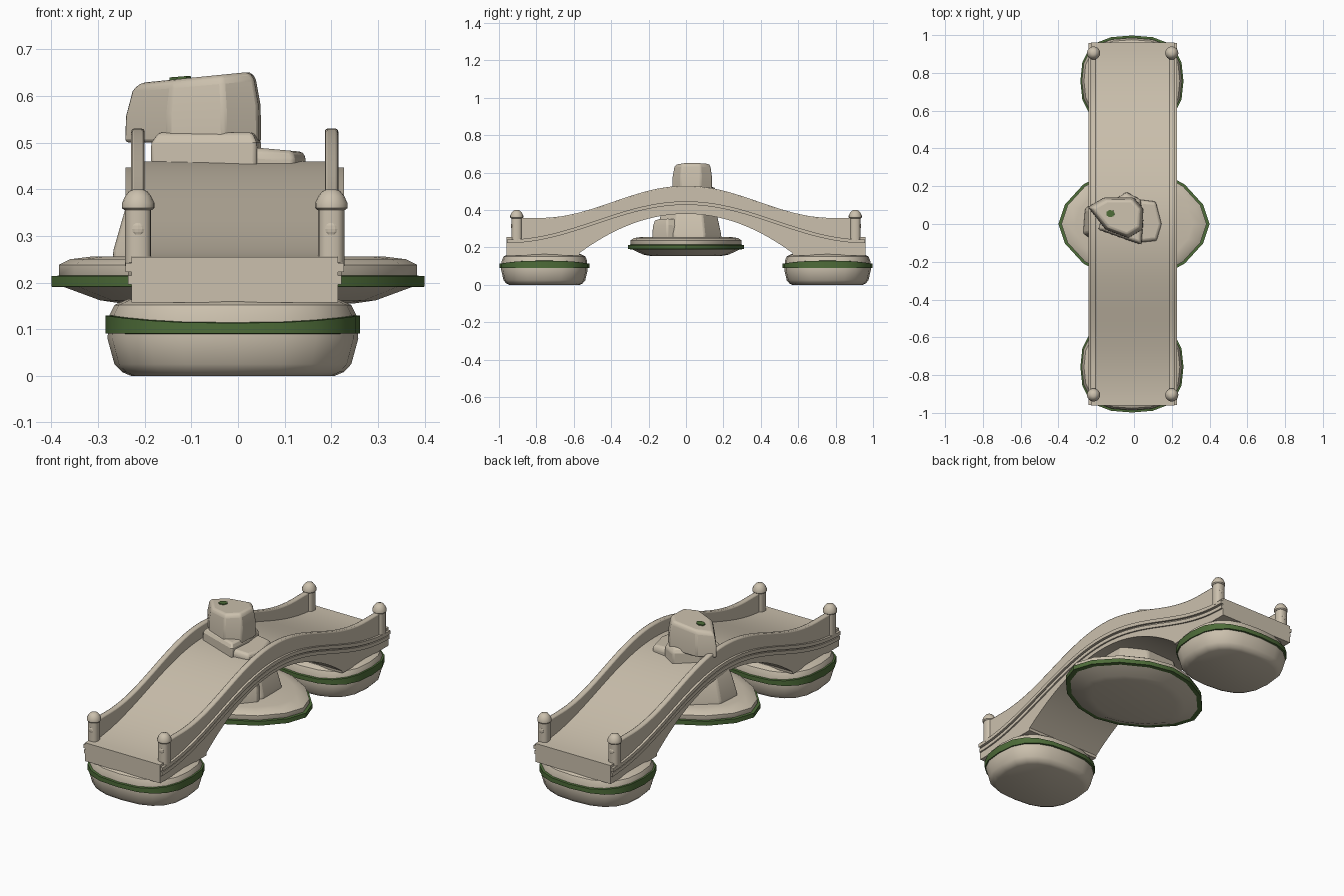
import bpy, math

cube = bpy.data.objects.get("Cube")
if cube:
    bpy.data.objects.remove(cube, do_unlink=True)


def material(name, rgb):
    m = bpy.data.materials.new(name)
    m.use_nodes = True
    m.diffuse_color = (*rgb, 1)
    m.node_tree.nodes["Principled BSDF"].inputs["Base Color"].default_value = (*rgb, 1)
    return m


STONE = material("warm stone", (0.60, 0.53, 0.42))
MOSS = material("moss green", (0.075, 0.15, 0.04))
MID = -0.007  # centre line of the bridge


def loft(name, rings, mat=STONE, bevel=0, angle=35):
    """Skin a list of equal closed rings and cap both ends."""
    n = len(rings[0])
    verts = [p for r in rings for p in r]
    faces = [(i * n + k, i * n + (k + 1) % n, (i + 1) * n + (k + 1) % n, (i + 1) * n + k)
             for i in range(len(rings) - 1) for k in range(n)]
    faces += [tuple(reversed(range(n))), tuple(range(len(verts) - n, len(verts)))]
    mesh = bpy.data.meshes.new(name)
    mesh.from_pydata(verts, [], faces)
    mesh.materials.append(mat)
    ob = bpy.data.objects.new(name, mesh)
    bpy.context.collection.objects.link(ob)
    bpy.ops.object.select_all(action='DESELECT')
    bpy.context.view_layer.objects.active = ob
    ob.select_set(True)
    bpy.ops.object.mode_set(mode='EDIT')
    bpy.ops.mesh.select_all(action='SELECT')
    bpy.ops.mesh.normals_make_consistent(inside=False)
    bpy.ops.object.mode_set(mode='OBJECT')
    bpy.ops.object.shade_smooth_by_angle(angle=math.radians(angle))
    if bevel:
        mod = ob.modifiers.new("Bevel", 'BEVEL')
        mod.width = bevel
        mod.segments = 2
    return ob


def pebble(name, cx, cy, a, b, levels, power=2.0, sides=16, mat=STONE, wave=0):
    """Rounded stone: superellipse rings given as (height, scale)."""
    rings = []
    for j, (z, s) in enumerate(levels):
        ring = []
        for k in range(sides):
            t = 2 * math.pi * k / sides
            c, d = math.cos(t), math.sin(t)
            x = math.copysign(abs(c) ** (2 / power), c)
            y = math.copysign(abs(d) ** (2 / power), d)
            lift = wave * math.cos(2 * t) if j >= len(levels) / 2 else 0
            ring.append((cx + a * s * x, cy + b * s * y, z + lift))
        rings.append(ring)
    return loft(name, rings, mat)


def rock(name, outline, levels, tilt=0, bevel=0.008):
    """Faceted rock: outline scaled about its middle, upper end tilted along x."""
    cx = sum(p[0] for p in outline) / len(outline)
    cy = sum(p[1] for p in outline) / len(outline)
    rings = []
    for j, (z, s) in enumerate(levels):
        lean = tilt if j else 0
        rings.append([(cx + (x - cx) * s, cy + (y - cy) * s, z + lean * (x - cx))
                      for x, y in outline])
    return loft(name, rings, STONE, bevel, 20)


# Bridge curves along y
def deck_z(y):
    return 0.255 + 0.205 * math.cos(math.pi * y / 1.92) ** 2


def rail_z(y):
    return 0.358 + 0.172 * (math.cos(math.pi * y / 1.56) ** 2 if abs(y) < 0.78 else 0)


def arch_z(y):
    return 0.17 + 0.21 * (1 - (y / 0.57) ** 2) if abs(y) < 0.57 else 0.157


def sweep(name, x0, x1, low, high, end, bevel=0, steps=48):
    ys = [-end + 2 * end * i / steps for i in range(steps + 1)]
    ys = sorted(ys + [-0.571, -0.569, 0.569, 0.571])
    return loft(name, [[(x0, y, low(y)), (x1, y, low(y)), (x1, y, high(y)), (x0, y, high(y))]
                       for y in ys], STONE, bevel)


# Arched deck
sweep("bridge_deck", MID - 0.221, MID + 0.221, arch_z, deck_z, 0.96)

# Parapets, mouldings and posts on both sides
for side, sx in (("right", -1), ("left", 1)):
    sweep(side + "_parapet", MID + sx * 0.193, MID + sx * 0.222,
          lambda y: deck_z(y) - 0.03, rail_z, 0.93, bevel=0.006)
    for label, top, out in (("upper", 0.013, 0.234), ("lower", 0.040, 0.229)):
        sweep(f"{side}_{label}_moulding", MID + sx * 0.21, MID + sx * out,
              lambda y: deck_z(y) - top - 0.019, lambda y: deck_z(y) - top, 0.957)
    for end, sy in (("front", -1), ("back", 1)):
        px, py = MID + sx * 0.207, sy * 0.905
        pebble(f"{end}_{side}_post", px, py, 0.028, 0.028, [(0.235, 1), (0.365, 1)], power=2.6)
        pebble(f"{end}_{side}_post_cap", px, py, 0.035, 0.035,
               [(0.355, 0.85), (0.36, 1), (0.37, 1), (0.385, 0.8), (0.396, 0.55), (0.40, 0.25)])
        # Small carved knob on the post
        bpy.ops.mesh.primitive_uv_sphere_add(segments=10, ring_count=6, radius=0.014,
                                             location=(px, py + sy * 0.026, 0.315))
        knob = bpy.context.object
        knob.name = f"{end}_{side}_post_knob"
        knob.scale.y = 0.35
        knob.data.materials.append(STONE)

# Foundation stones under both ends, with a wavy moss band
for end, sy in (("front", -1), ("back", 1)):
    cy = sy * 0.757
    pebble(end + "_foundation_stone", -0.011, cy, 0.273, 0.235,
           [(0, 0.80), (0.008, 0.87), (0.025, 0.93), (0.08, 0.985), (0.13, 0.97),
            (0.152, 0.93), (0.165, 0.82)], power=2.6, sides=20)
    pebble(end + "_moss_band", -0.011, cy, 0.273, 0.241,
           [(0.09, 0.97), (0.091, 1), (0.121, 1), (0.122, 0.96)],
           power=2.6, sides=20, mat=MOSS, wave=0.008)

# Island stone in the middle
pebble("island_stone", 0, 0, 0.4, 0.31,
       [(0.155, 0.62), (0.162, 0.74), (0.19, 0.93), (0.215, 0.96), (0.238, 0.96),
        (0.25, 0.9), (0.256, 0.78)], power=1.75, sides=16)
pebble("island_moss_band", 0, 0, 0.4, 0.31,
       [(0.19, 0.94), (0.191, 1), (0.214, 1), (0.215, 0.94)], power=1.75, sides=16, mat=MOSS)

# Rocks between the island and the arch
rock("lower_rock", [(-0.27, -0.05), (-0.13, -0.15), (0.08, -0.16), (0.19, -0.06),
                    (0.19, 0.10), (0.06, 0.19), (-0.14, 0.18), (-0.26, 0.08)],
     [(0.245, 1), (0.27, 0.99), (0.36, 0.88), (0.40, 0.80)])
rock("lower_side_rock", [(-0.02, -0.18), (0.12, -0.18), (0.19, -0.10), (0.16, -0.03), (0.0, -0.04)],
     [(0.245, 1), (0.31, 0.96), (0.345, 0.8)], tilt=0.1)

# Rocks standing on the deck
rock("upper_base_rock", [(-0.19, -0.03), (-0.05, -0.08), (0.04, -0.11), (0.05, 0.02),
                         (0.035, 0.13), (-0.04, 0.17), (-0.15, 0.10)],
     [(0.43, 1), (0.50, 0.99), (0.522, 0.88)])
rock("upper_small_rock", [(0.02, -0.10), (0.12, -0.09), (0.147, 0.0), (0.115, 0.12), (0.03, 0.13)],
     [(0.43, 1), (0.47, 0.98), (0.485, 0.88)], tilt=-0.08)
rock("boulder", [(-0.245, 0.09), (-0.15, -0.03), (-0.03, -0.075), (0.045, -0.03),
                 (0.05, 0.08), (0.0, 0.14), (-0.16, 0.14)],
     [(0.50, 1), (0.57, 0.99), (0.63, 0.9), (0.642, 0.8)], tilt=0.08)

# Moss patch on the boulder
patch = pebble("moss_patch", 0, 0, 0.024, 0.02, [(-0.004, 1), (0.004, 1)], sides=7, mat=MOSS)
patch.location = (-0.125, 0.055, 0.6375)
patch.rotation_euler.y = -0.08
